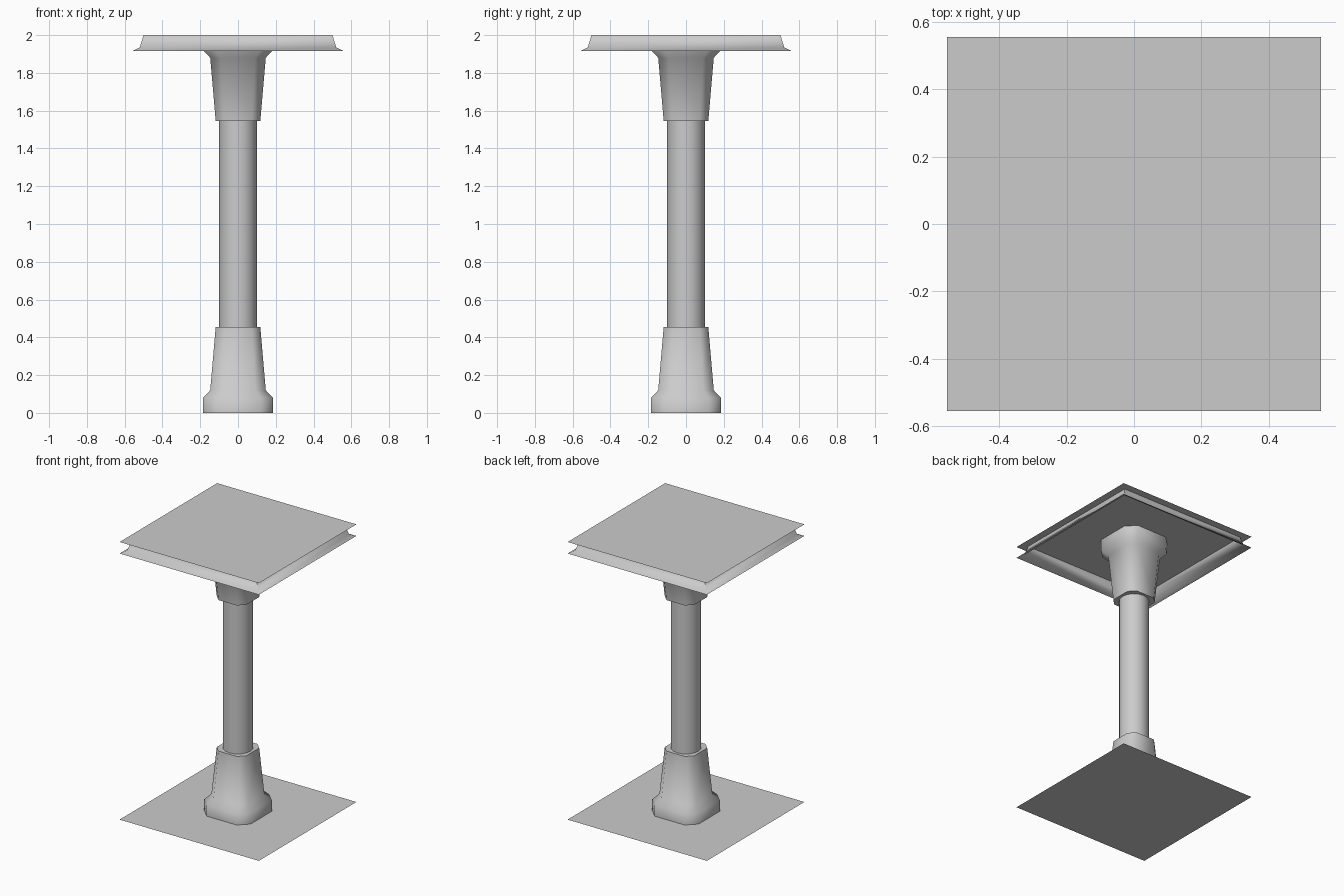
import bpy, bmesh, math

if "Cube" in bpy.data.objects:
    bpy.data.objects.remove(bpy.data.objects["Cube"])


def make_object(name, bm, angle=None):
    bmesh.ops.recalc_face_normals(bm, faces=bm.faces)
    mesh = bpy.data.meshes.new(name)
    bm.to_mesh(mesh)
    bm.free()
    ob = bpy.data.objects.new(name, mesh)
    bpy.context.collection.objects.link(ob)
    if angle:
        bpy.ops.object.select_all(action='DESELECT')
        ob.select_set(True)
        bpy.context.view_layer.objects.active = ob
        bpy.ops.object.shade_smooth_by_angle(angle=math.radians(angle))
    return ob


def square_ring(bm, half, z, cut=0.0):
    """Square loop, with cut corners when cut > 0."""
    pts = []
    for i in range(4):
        c, s = [(1, 0), (0, 1), (-1, 0), (0, -1)][i]
        corner = [(half, half - cut), (half - cut, half)] if cut else [(half, half)]
        pts += [(x * c - y * s, x * s + y * c, z) for x, y in corner]
    return [bm.verts.new(p) for p in pts]


def loft(rings, bm):
    for a, b in zip(rings, rings[1:]):
        n = len(a)
        for i in range(n):
            bm.faces.new((a[i], a[(i + 1) % n], b[(i + 1) % n], b[i]))


# Thin floor and ceiling panels
for name, z in (("floor_panel", 0.0), ("ceiling_panel", 2.0)):
    bm = bmesh.new()
    bm.faces.new(square_ring(bm, 0.555, z))
    ob = make_object(name, bm)
    if z > 1:
        ob.data.polygons[0].flip() if ob.data.polygons[0].normal.z < 0 else None

# Flared skirt hanging under the ceiling panel
bm = bmesh.new()
loft([square_ring(bm, h, z) for h, z in ((0.555, 1.917), (0.52, 1.935), (0.5, 2.0))], bm)
make_object("ceiling_skirt", bm, 50)

# Base and capital: same tapered, corner-cut block mirrored in height
PROFILE = ((0.185, 0.0, 0.065), (0.185, 0.08, 0.065),
           (0.147, 0.12, 0.055), (0.118, 0.456, 0.045))
for name, flip in (("column_base", False), ("column_capital", True)):
    bm = bmesh.new()
    rings = [square_ring(bm, h, 2 - z if flip else z, c) for h, z, c in PROFILE]
    loft(rings, bm)
    bm.faces.new(rings[-1])
    make_object(name, bm, 50)

# Round shaft between base and capital
bm = bmesh.new()
bmesh.ops.create_cone(bm, cap_ends=False, segments=16, radius1=0.1, radius2=0.1, depth=1.1)
bmesh.ops.translate(bm, verts=bm.verts, vec=(0, 0, 1.0))
make_object("column_shaft", bm, 40)
